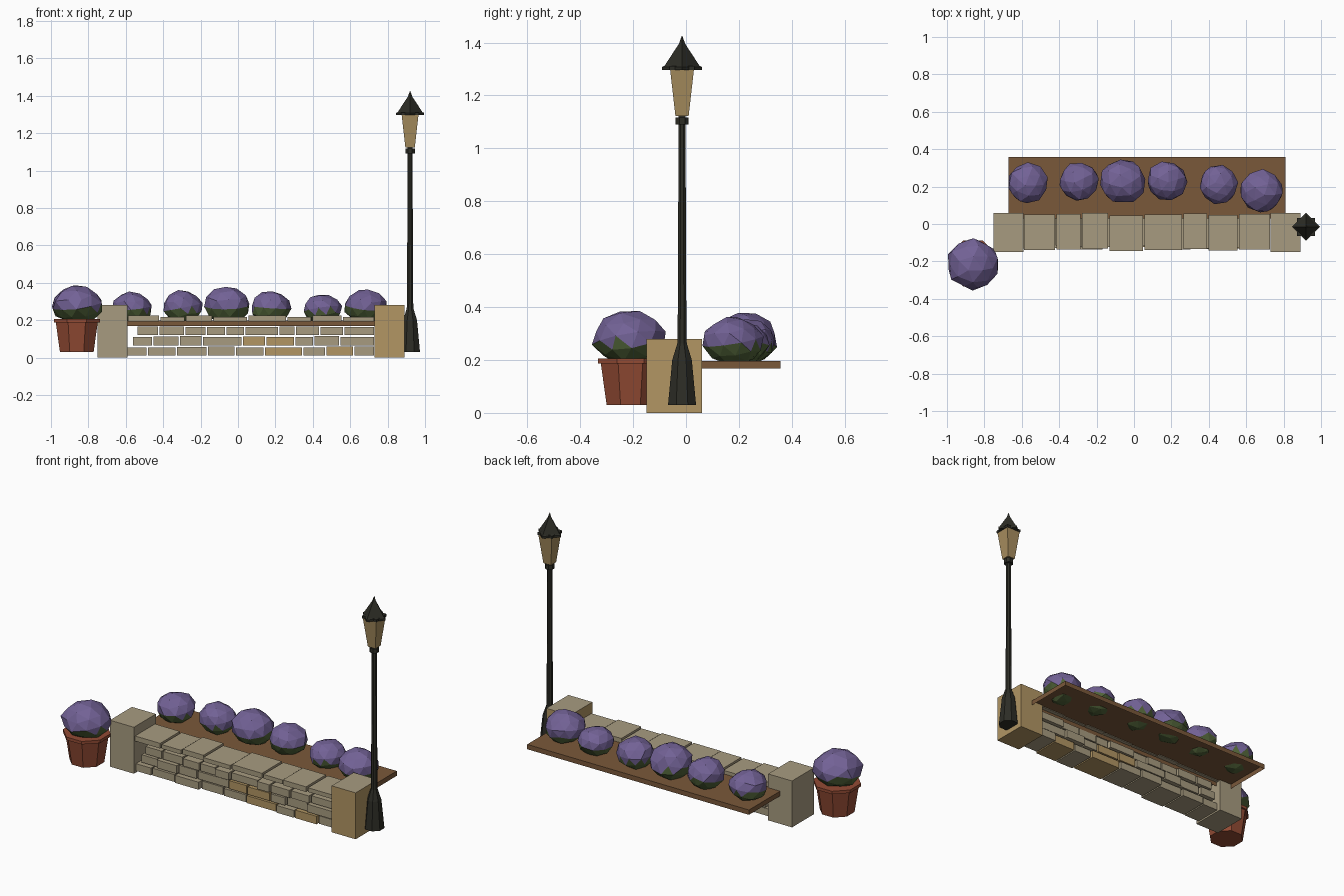
import bpy, bmesh, math, random
from mathutils import Matrix, Vector

if "Cube" in bpy.data.objects:
    bpy.data.objects.remove(bpy.data.objects["Cube"])

random.seed(4)


def material(name, rgb):
    m = bpy.data.materials.new(name)
    m.diffuse_color = (*rgb, 1)
    m.use_nodes = True
    m.node_tree.nodes["Principled BSDF"].inputs["Base Color"].default_value = m.diffuse_color
    return m


STONE = material("grey_stone", (0.39, 0.33, 0.216))
GOLD = material("golden_stone", (0.445, 0.305, 0.127))
WOOD = material("brown_wood", (0.195, 0.098, 0.042))
PURPLE = material("purple_bloom", (0.17, 0.122, 0.305))
GREEN = material("green_leaf", (0.085, 0.13, 0.042))
CLAY = material("terracotta", (0.29, 0.07, 0.034))
IRON = material("dark_iron", (0.026, 0.026, 0.019))
GLASS = material("warm_glass", (0.39, 0.27, 0.115))


def finish(name, bm, *mats):
    mesh = bpy.data.meshes.new(name)
    bm.to_mesh(mesh)
    bm.free()
    for m in mats:
        mesh.materials.append(m)
    ob = bpy.data.objects.new(name, mesh)
    bpy.context.collection.objects.link(ob)
    return ob


def add_box(bm, lo, hi):
    lo, hi = Vector(lo), Vector(hi)
    mat = Matrix.Translation((lo + hi) / 2) @ Matrix.Diagonal((*(hi - lo), 1))
    verts = bmesh.ops.create_cube(bm, size=1, matrix=mat)["verts"]
    return {f for v in verts for f in v.link_faces}


def turned(name, x, y, sides, profile, mat, flat_front=True):
    """Stack of polygon rings given as (flat half-width or corner radius, z)."""
    bm = bmesh.new()
    grow = 1 / math.cos(math.pi / sides) if flat_front else 1
    turn = math.pi / sides if flat_front else 0
    rings = []
    for r, z in profile:
        rings.append([bm.verts.new((x + r * grow * math.cos(turn + math.tau * i / sides),
                                    y + r * grow * math.sin(turn + math.tau * i / sides), z))
                      for i in range(sides)])
    for a, b in zip(rings, rings[1:]):
        for i in range(sides):
            j = (i + 1) % sides
            bm.faces.new((a[i], a[j], b[j], b[i]))
    bm.faces.new(rings[0][::-1])
    bm.faces.new(rings[-1])
    return finish(name, bm, mat)


# End pillars: the right one has golden sides and a grey top
bm = bmesh.new()
add_box(bm, (-0.75, -0.15, 0), (-0.59, 0.06, 0.28))
finish("left_pillar", bm, STONE)
bm = bmesh.new()
for f in add_box(bm, (0.73, -0.15, 0), (0.89, 0.06, 0.28)):
    f.normal_update()
    f.material_index = 1 if f.normal.z < 0.5 else 0
finish("right_pillar", bm, STONE, GOLD)

# Wall courses: stone edges along x, and which stones are golden
courses = [
    ("lower_course", 0.01, 0.057,
     [-0.595, -0.485, -0.33, -0.165, -0.015, 0.14, 0.345, 0.47, 0.62, 0.73], (5, 7)),
    ("middle_course", 0.064, 0.113,
     [-0.565, -0.455, -0.315, -0.19, 0.023, 0.148, 0.303, 0.405, 0.545, 0.73], (4, 5)),
    ("upper_course", 0.12, 0.166,
     [-0.54, -0.425, -0.285, -0.17, -0.065, 0.035, 0.218, 0.307, 0.437, 0.565, 0.73], ()),
]
for name, z0, z1, xs, golden in courses:
    bm = bmesh.new()
    for i, (a, b) in enumerate(zip(xs, xs[1:])):
        shift = random.uniform(-0.012, 0.012)
        dz = random.uniform(-0.004, 0.002)
        for f in add_box(bm, (a + 0.004, -0.125 + shift, z0), (b - 0.004, 0.04 + shift, z1 + dz)):
            f.material_index = int(i in golden)
    finish(name, bm, STONE, GOLD)

# Cap stones along the wall top
bm = bmesh.new()
caps = [-0.593, -0.418, -0.282, -0.135, 0.053, 0.26, 0.395, 0.558, 0.73]
for i, (a, b) in enumerate(zip(caps, caps[1:])):
    shift = (0.002, 0.005, 0.012, -0.002, 0.004, 0.008, -0.001, 0.006)[i]
    add_box(bm, (a + 0.004, -0.142 + shift, 0.193), (b - 0.004, 0.048 + shift,
                                                    0.224 - 0.006 * (i % 2)))
finish("cap_stones", bm, STONE)

# Planting tray behind the wall, open underneath
bm = bmesh.new()
faces = add_box(bm, (-0.67, 0.03, 0.168), (0.81, 0.357, 0.197))
bm.normal_update()
bmesh.ops.delete(bm, geom=[f for f in faces if f.normal.z < -0.5], context="FACES")
finish("planting_tray", bm, WOOD)


# Flowering bushes: faceted balls, green underneath and purple above
def bush(name, x, y, r, top, bottom):
    bm = bmesh.new()
    bmesh.ops.create_icosphere(bm, subdivisions=2, radius=1)
    bmesh.ops.rotate(bm, verts=bm.verts,
                     matrix=Matrix.Rotation(random.uniform(0, 6), 3, "Z")
                     @ Matrix.Rotation(random.uniform(-0.3, 0.3), 3, "X"))
    for v in bm.verts:
        v.co *= random.uniform(0.93, 1.04)
    for f in bm.faces:
        f.material_index = 0 if f.calc_center_median().z > -0.15 else 1
    half = (top - bottom) / 2
    for v in bm.verts:
        v.co = (x + v.co.x * r, y + v.co.y * r, bottom + half + v.co.z * half)
    finish(name, bm, PURPLE, GREEN)


for i, (x, y, r, top) in enumerate([(-0.57, 0.22, 0.11, 0.355), (-0.293, 0.225, 0.107, 0.36),
                                    (-0.06, 0.225, 0.122, 0.38), (0.175, 0.23, 0.108, 0.357),
                                    (0.452, 0.21, 0.105, 0.342), (0.682, 0.178, 0.115, 0.364)]):
    bush(f"tray_bush_{i + 1}", x, y, r, top, 0.18)
bush("pot_bush", -0.86, -0.215, 0.14, 0.385, 0.18)

# Terracotta pot with a projecting rim
turned("flower_pot", -0.862, -0.21, 8,
       [(0.09, 0.03), (0.112, 0.187), (0.123, 0.187), (0.123, 0.205), (0.1, 0.205)], CLAY)

# Lamp post with flared foot and collar
LX, LY = 0.92, -0.015
turned("lamp_post", LX, LY, 8,
       [(0.053, 0.03), (0.037, 0.2), (0.018, 0.262), (0.0165, 0.3), (0.013, 1.09),
        (0.025, 1.09), (0.025, 1.117)], IRON)

# Lantern: square glass, square plate and a diamond roof with a spike
turned("lantern_glass", LX, LY, 4, [(0.025, 1.122), (0.045, 1.298)], GLASS)
turned("lantern_plate", LX, LY, 4, [(0.048, 1.296), (0.048, 1.311)], IRON)
turned("lantern_roof", LX, LY, 4,
       [(0.075, 1.296), (0.075, 1.308), (0.066, 1.312), (0.012, 1.395), (0.001, 1.425)],
       IRON, flat_front=False)
turned("lantern_stem", LX, LY, 4, [(0.014, 1.115), (0.014, 1.124)], IRON)
